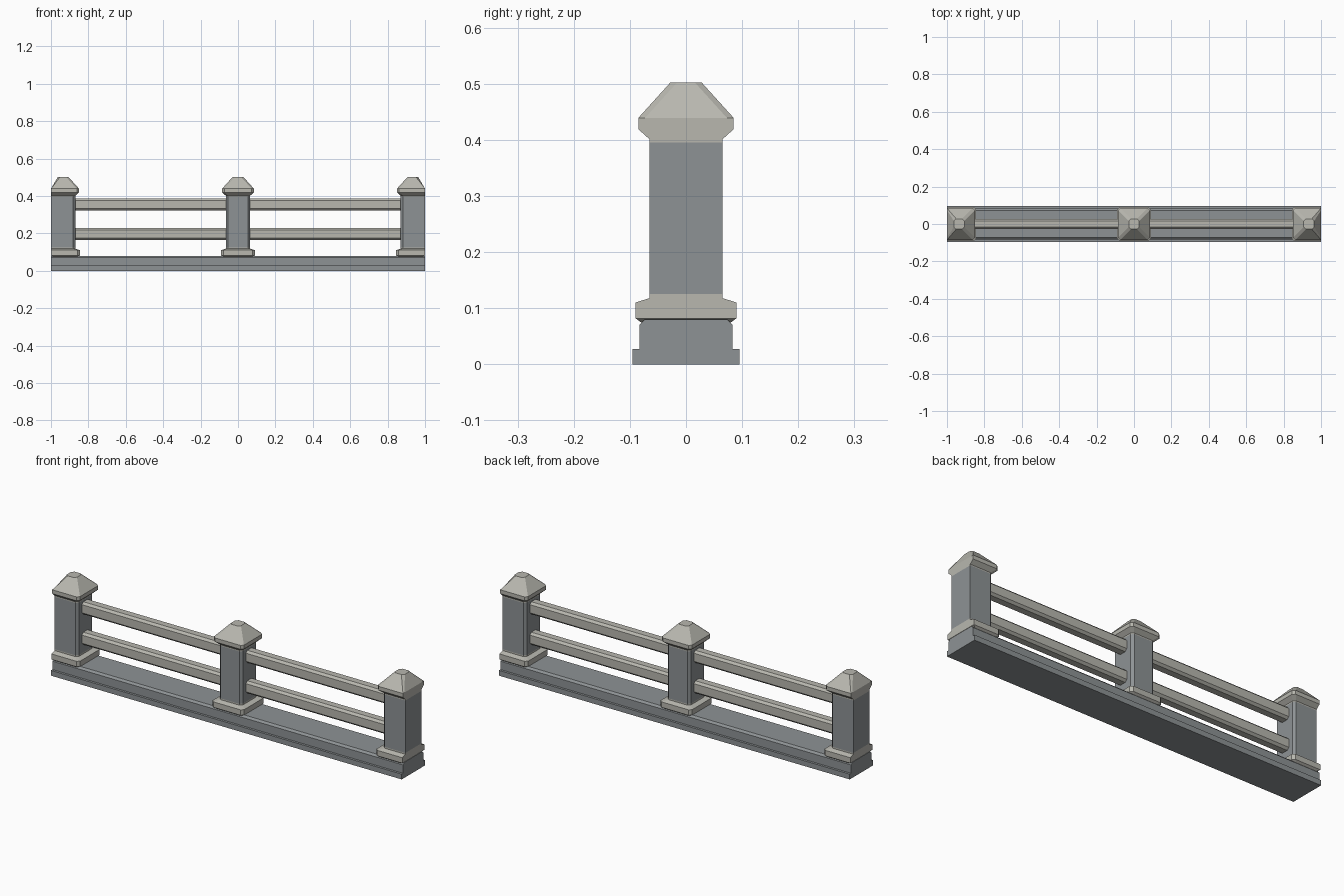
import bpy, bmesh

cube = bpy.data.objects.get("Cube")
if cube:
    bpy.data.objects.remove(cube, do_unlink=True)


def material(name, rgb):
    m = bpy.data.materials.new(name)
    m.use_nodes = True
    m.diffuse_color = (*rgb, 1)
    m.node_tree.nodes["Principled BSDF"].inputs["Base Color"].default_value = (*rgb, 1)
    return m


slate = material("slate grey", (0.27, 0.29, 0.30))
stone = material("pale stone", (0.48, 0.475, 0.43))


def loft(name, rings, mat):
    """Skin a list of equal closed rings and cap both ends."""
    bm = bmesh.new()
    loops = [[bm.verts.new(p) for p in ring] for ring in rings]
    count = len(loops[0])
    for a, b in zip(loops, loops[1:]):
        for i in range(count):
            j = (i + 1) % count
            bm.faces.new((a[i], a[j], b[j], b[i]))
    bm.faces.new(loops[0][::-1])
    bm.faces.new(loops[-1])
    bmesh.ops.recalc_face_normals(bm, faces=bm.faces)
    mesh = bpy.data.meshes.new(name)
    bm.to_mesh(mesh)
    bm.free()
    mesh.materials.append(mat)
    obj = bpy.data.objects.new(name, mesh)
    bpy.context.collection.objects.link(obj)
    return obj


def octagon(a, b, c):
    """Rectangle of half sizes a, b with corners chamfered by c."""
    return [(a, b - c), (a - c, b), (c - a, b), (-a, b - c),
            (-a, c - b), (c - a, -b), (a - c, -b), (a, c - b)]


def post_part(name, centre, profile, mat):
    """Square part with chamfered corners, flush with the ends of the wall."""
    rings = []
    for half, z in profile:
        ring = []
        limit = 0.985 if z < 0.08 else 1.0
        for px, py in octagon(half, half, 0.012):
            x = centre + px
            if abs(x) > 0.98:
                x = limit if x > 0 else -limit
            ring.append((x, py, z))
        rings.append(ring)
    return loft(name, rings, mat)


# Stepped plinth along the whole length
half_profile = [(0.095, 0), (0.095, 0.027), (0.083, 0.027), (0.083, 0.07), (0.073, 0.08)]
section = half_profile + [(-y, z) for y, z in reversed(half_profile)]
loft("plinth", [[(x, y, z) for y, z in section] for x in (-1, 1)], slate)

# Posts: collar, shaft and pyramid cap
COLLAR = [(0.078, 0.073), (0.09, 0.082), (0.09, 0.11), (0.065, 0.118), (0.065, 0.125)]
SHAFT = [(0.065, 0.125), (0.065, 0.395)]
CAP = [(0.065, 0.395), (0.065, 0.401), (0.085, 0.419), (0.085, 0.439), (0.028, 0.502)]
for side, centre in (("right", -0.935), ("middle", 0), ("left", 0.935)):
    post_part(side + "_post_collar", centre, COLLAR, stone)
    post_part(side + "_post_shaft", centre, SHAFT, slate)
    post_part(side + "_post_cap", centre, CAP, stone)

# Two rails in each bay
for side, sign in (("right", -1), ("left", 1)):
    for level, z in (("lower", 0.197), ("upper", 0.354)):
        rings = [[(sign * x, y, z + dz) for y, dz in octagon(0.028, 0.032, 0.011)]
                 for x in (0.06, 0.875)]
        loft(f"{side}_{level}_rail", rings, stone)
